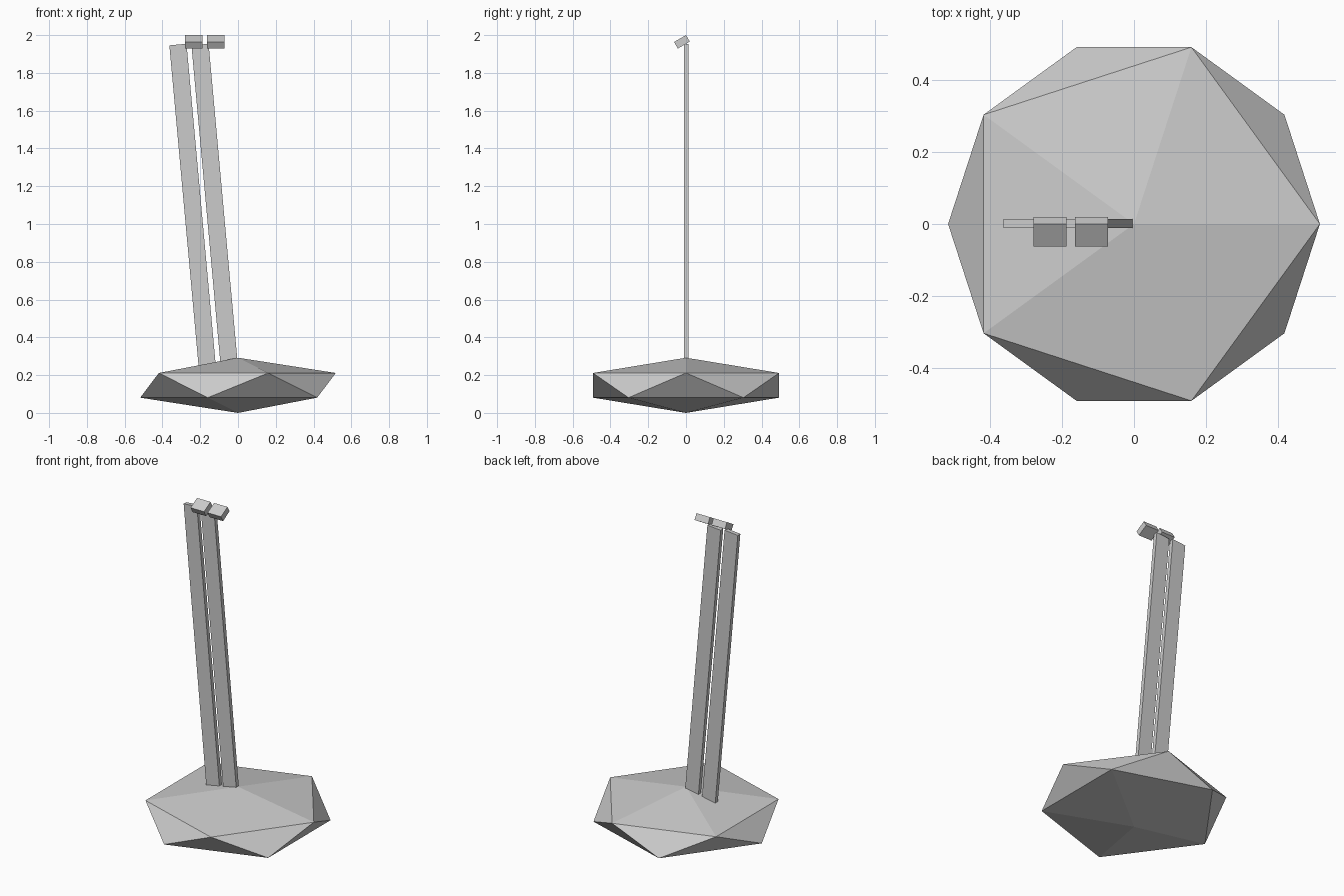
import bpy
import math
from mathutils import Matrix, Vector

cube = bpy.data.objects.get("Cube")
if cube:
    bpy.data.objects.remove(cube, do_unlink=True)

grey = bpy.data.materials.new("light grey")
grey.use_nodes = True
colour = (0.6, 0.6, 0.6, 1)
grey.diffuse_color = colour
grey.node_tree.nodes["Principled BSDF"].inputs["Base Color"].default_value = colour


def finish(name, matrix):
    """Name the new object, bake its placement and colour it."""
    obj = bpy.context.object
    obj.name = name
    obj.data.name = name
    obj.data.transform(matrix)
    obj.data.materials.append(grey)
    return obj


def box(name, size, centre, angle, axis):
    bpy.ops.mesh.primitive_cube_add(size=1)
    scale = Matrix.Diagonal((*size, 1))
    return finish(name, Matrix.Translation(centre) @ Matrix.Rotation(angle, 4, axis) @ scale)


# Flattened faceted base
bpy.ops.mesh.primitive_ico_sphere_add(subdivisions=1, radius=1)
finish("base", Matrix.Translation((0, 0, 0.146)) @ Matrix.Diagonal((0.579, 0.579, 0.146, 1)))

# Leaning flat posts, sunk into the base
lean = math.radians(5.2)
length = 1.75
down = Vector((math.sin(lean), 0, -math.cos(lean)))
for side, top_x in (("right", -0.318), ("left", -0.201)):
    centre = Vector((top_x, 0.001, 1.95)) + down * length / 2
    box(side + "_post", (0.091, 0.025, length), centre, -lean, 'Y')

# Tilted blocks at the top of the posts
for side, x in (("right", -0.234), ("left", -0.118)):
    box(side + "_top_block", (0.092, 0.073, 0.04), (x, -0.0215, 1.9645), math.radians(30), 'X')
